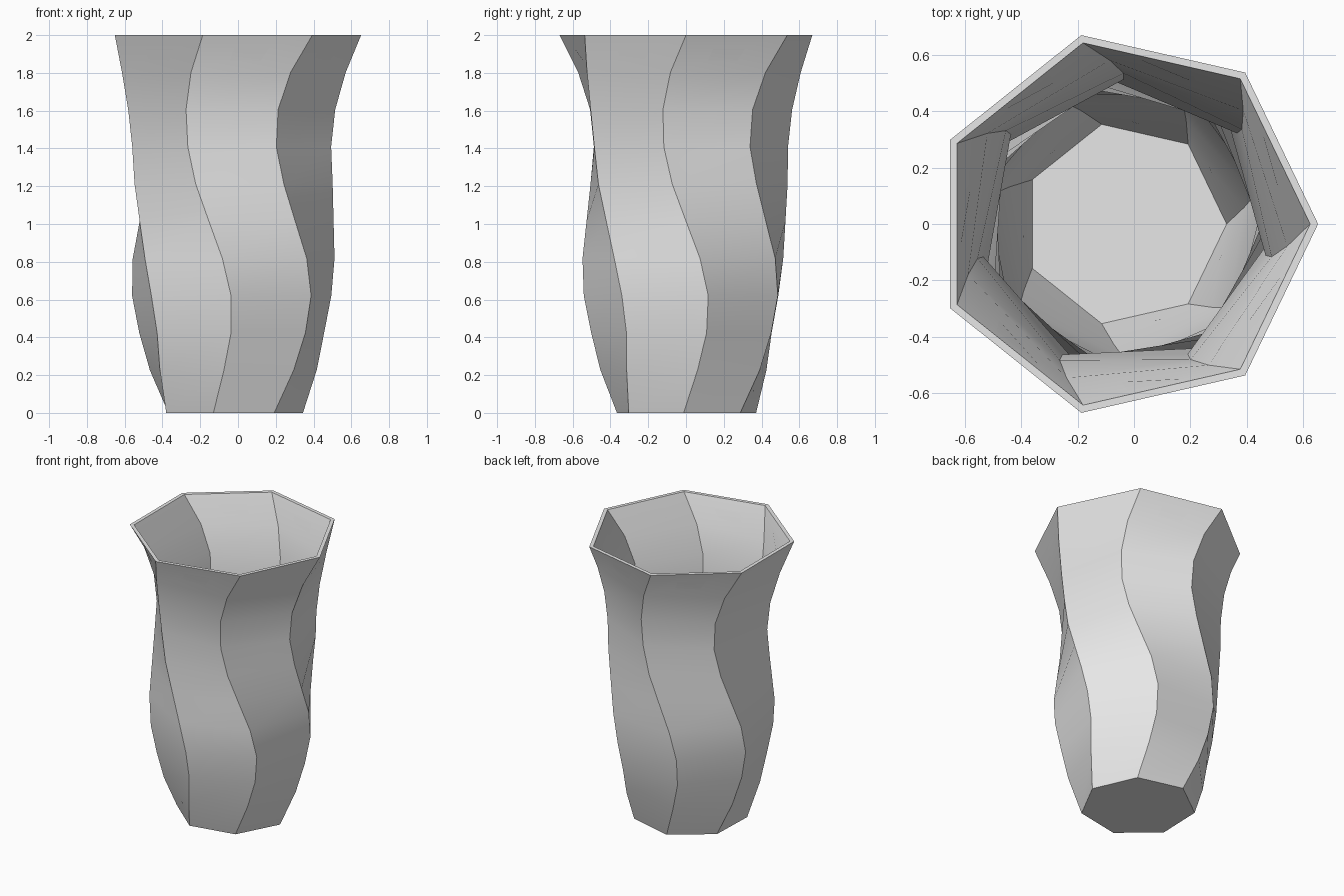
import bpy, bmesh, math

cube = bpy.data.objects.get("Cube")
if cube:
    bpy.data.objects.remove(cube, do_unlink=True)

SIDES = 7
OFFSET_X = -0.034       # centres the odd-sided outline
WALL = 0.028
FLOOR = 0.03
TWIST = math.radians(13.2)
RADII = [0.39, 0.455, 0.502, 0.541, 0.55, 0.54, 0.54, 0.54, 0.562, 0.61, 0.686]

clay = bpy.data.materials.new("light grey")
clay.use_nodes = True
clay.diffuse_color = (0.8, 0.8, 0.8, 1)
clay.node_tree.nodes["Principled BSDF"].inputs["Base Color"].default_value = (0.8, 0.8, 0.8, 1)

bm = bmesh.new()


def ring(radius, z, turn):
    step = 2 * math.pi / SIDES
    return [bm.verts.new((OFFSET_X + radius * math.cos(i * step + turn),
                          radius * math.sin(i * step + turn), z))
            for i in range(SIDES)]


def bridge(a, b):
    for i in range(SIDES):
        j = (i + 1) % SIDES
        bm.faces.new((a[i], a[j], b[j], b[i]))


# Wall levels: the turn swings one way and back over the height
last = len(RADII) - 1
levels = []
for k, radius in enumerate(RADII):
    t = k / last
    levels.append((radius, FLOOR + (2 - FLOOR) * t, TWIST * math.sin(2 * math.pi * t)))

# Outer skin, starting from the underside, then inner skin back down to the floor
outer = [ring(0.378, 0, math.radians(-1.9))]
outer += [ring(*level) for level in levels[1:]]
inner = [ring(r - WALL, z, turn) for r, z, turn in reversed(levels)]
rings = outer + inner
for a, b in zip(rings, rings[1:]):
    bridge(a, b)
bm.faces.new(list(reversed(rings[0])))
bm.faces.new(rings[-1])
bmesh.ops.recalc_face_normals(bm, faces=bm.faces)

mesh = bpy.data.meshes.new("vase")
bm.to_mesh(mesh)
bm.free()
mesh.materials.append(clay)
vase = bpy.data.objects.new("vase", mesh)
bpy.context.collection.objects.link(vase)

# Smooth along the height, sharp at the corners and rim
bpy.ops.object.select_all(action='DESELECT')
vase.select_set(True)
bpy.context.view_layer.objects.active = vase
bpy.ops.object.shade_smooth_by_angle(angle=math.radians(30))
